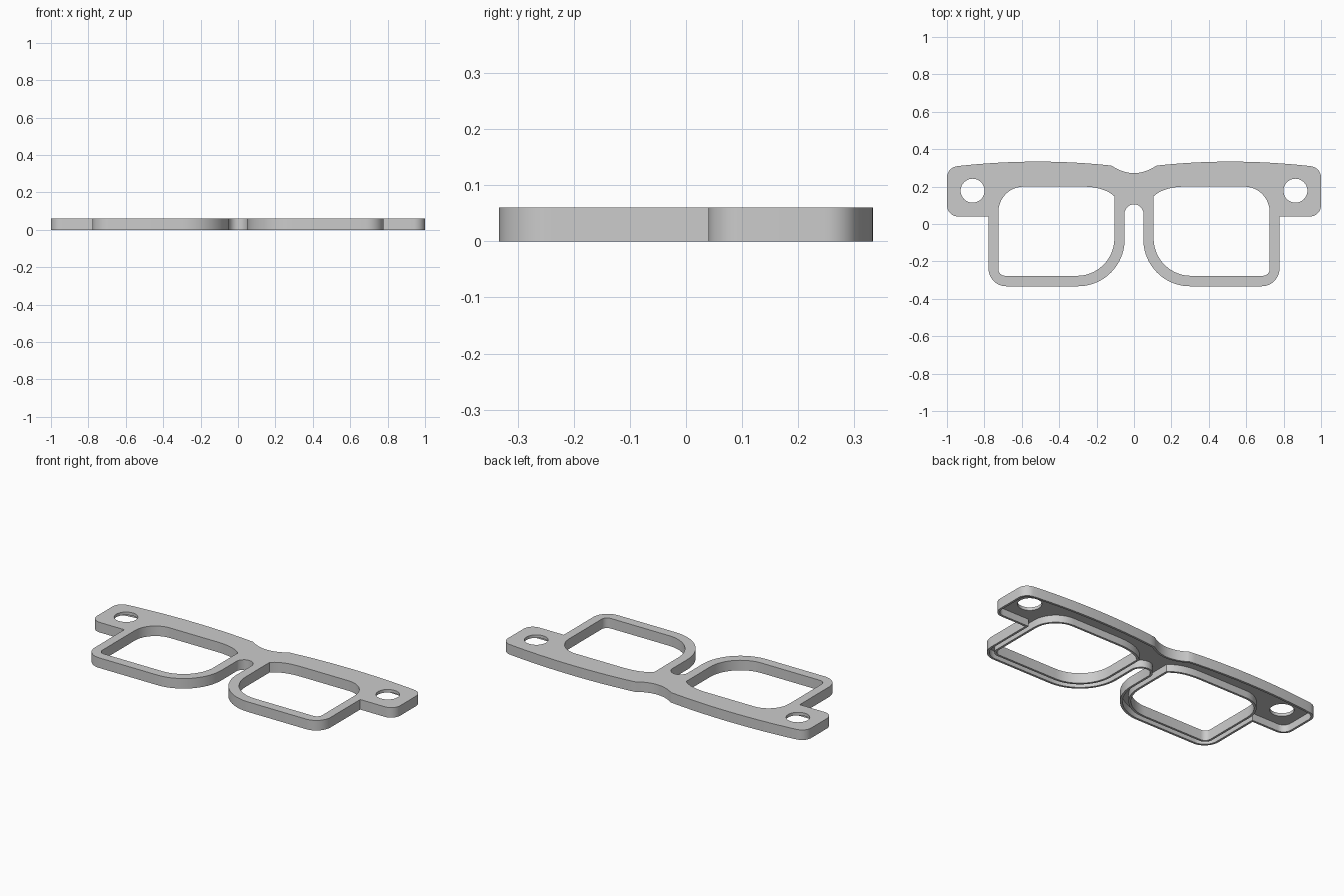
import bpy, bmesh, math
from mathutils import Vector as V

if "Cube" in bpy.data.objects:
    bpy.data.objects.remove(bpy.data.objects["Cube"])

HEIGHT, FLOOR, WALL = 0.06, 0.042, 0.013


def bezier(a, b, c, n=12):
    a, b, c = V(a), V(b), V(c)
    return [a * (1 - t) ** 2 + b * 2 * t * (1 - t) + c * t * t
            for t in (i / n for i in range(n + 1))]


def fillet(prev, corner, nxt, r, n=10):
    """Points of a rounded corner."""
    p, c, q = V(prev), V(corner), V(nxt)
    u, w = (p - c).normalized(), (q - c).normalized()
    half = u.angle(w) / 2
    centre = c + (u + w).normalized() * (r / math.sin(half))
    s = c + u * (r / math.tan(half)) - centre
    e = c + w * (r / math.tan(half)) - centre
    sweep = math.atan2(s.x * e.y - s.y * e.x, s.dot(e))
    pts = []
    for i in range(n + 1):
        k, g = math.cos(sweep * i / n), math.sin(sweep * i / n)
        pts.append(centre + V((s.x * k - s.y * g, s.x * g + s.y * k)))
    return pts


def mirror(pts):
    return [V((-p.x, p.y)) for p in reversed(pts)]


def offset(pts, d):
    """Move a closed counter-clockwise loop inwards by d."""
    out = []
    for i, p in enumerate(pts):
        a = (p - pts[i - 1]).normalized()
        b = (pts[(i + 1) % len(pts)] - p).normalized()
        n1, n2 = V((-a.y, a.x)), V((-b.y, b.x))
        out.append(p + (n1 + n2) * (d / (1 + n1.dot(n2))))
    return out


# Right half of the outer outline, from bridge top to nose notch
half = bezier((0, 0.272), (0.06, 0.272), (0.12, 0.312))
half += bezier((0.12, 0.312), (0.51, 0.355), (0.92, 0.312), 24)[1:]
half += fillet((0.92, 0.312), (1, 0.302), (1, 0.04), 0.06)
half += fillet((1, 0.302), (1, 0.04), (0.78, 0.04), 0.06)
half += [V((0.778, 0.04))]
half += fillet((0.778, 0.04), (0.778, -0.333), (0.05, -0.333), 0.095)
half += fillet((0.778, -0.333), (0.05, -0.333), (0.05, 0.065), 0.25, 20)
half += bezier((0.05, 0.065), (0.035, 0.105), (0, 0.105), 8)
outer = mirror(half)[:-1] + half[:-1]
outer.reverse()  # counter-clockwise

# Right lens opening
lens = bezier((0.105, 0.148), (0.16, 0.2), (0.28, 0.2))
lens += fillet((0.28, 0.2), (0.725, 0.2), (0.725, -0.277), 0.135)
lens += fillet((0.725, 0.2), (0.725, -0.277), (0.105, -0.277), 0.035, 6)
lens += fillet((0.725, -0.277), (0.105, -0.277), (0.105, 0.148), 0.2, 20)
lens.reverse()  # counter-clockwise
lenses = [lens, mirror(lens)]

# Round holes in the end tabs
hole = [V((0.863 + 0.064 * math.cos(a), 0.178 + 0.064 * math.sin(a)))
        for a in (i * math.tau / 40 for i in range(40))]
holes = [hole, mirror(hole)]

bm = bmesh.new()


def ring(pts, z):
    vs = [bm.verts.new((p.x, p.y, z)) for p in pts]
    return vs, [bm.edges.new((v, vs[i - 1])) for i, v in enumerate(vs)]


def strip(a, b):
    for i in range(len(a)):
        bm.faces.new((a[i - 1], a[i], b[i], b[i - 1]))


top_edges, floor_edges = [], []
# Walls: full-height outer face, thin bottom rim, inner face up to the recess
for loop, d in [(outer, WALL)] + [(l, -WALL) for l in lenses]:
    inner = offset(loop, d)
    rings = [ring(loop, HEIGHT), ring(loop, 0), ring(inner, 0), ring(inner, FLOOR)]
    for (a, _), (b, _) in zip(rings, rings[1:]):
        strip(a, b)
    top_edges += rings[0][1]
    floor_edges += rings[3][1]
# Tab holes pass through the plate only
for loop in holes:
    (a, ea), (b, eb) = ring(loop, HEIGHT), ring(loop, FLOOR)
    strip(a, b)
    top_edges += ea
    floor_edges += eb
# Top plate and recessed underside
bmesh.ops.triangle_fill(bm, use_beauty=True, edges=top_edges, normal=(0, 0, 1))
bmesh.ops.triangle_fill(bm, use_beauty=True, edges=floor_edges, normal=(0, 0, -1))
bmesh.ops.recalc_face_normals(bm, faces=bm.faces[:])

mesh = bpy.data.meshes.new("glasses_frame")
bm.to_mesh(mesh)
bm.free()
frame = bpy.data.objects.new("glasses_frame", mesh)
bpy.context.collection.objects.link(frame)

grey = bpy.data.materials.new("light_grey")
grey.diffuse_color = (0.6, 0.6, 0.6, 1)
grey.use_nodes = True
grey.node_tree.nodes["Principled BSDF"].inputs["Base Color"].default_value = grey.diffuse_color
mesh.materials.append(grey)

bpy.context.view_layer.objects.active = frame
frame.select_set(True)
bpy.ops.object.shade_smooth_by_angle(angle=math.radians(30))
